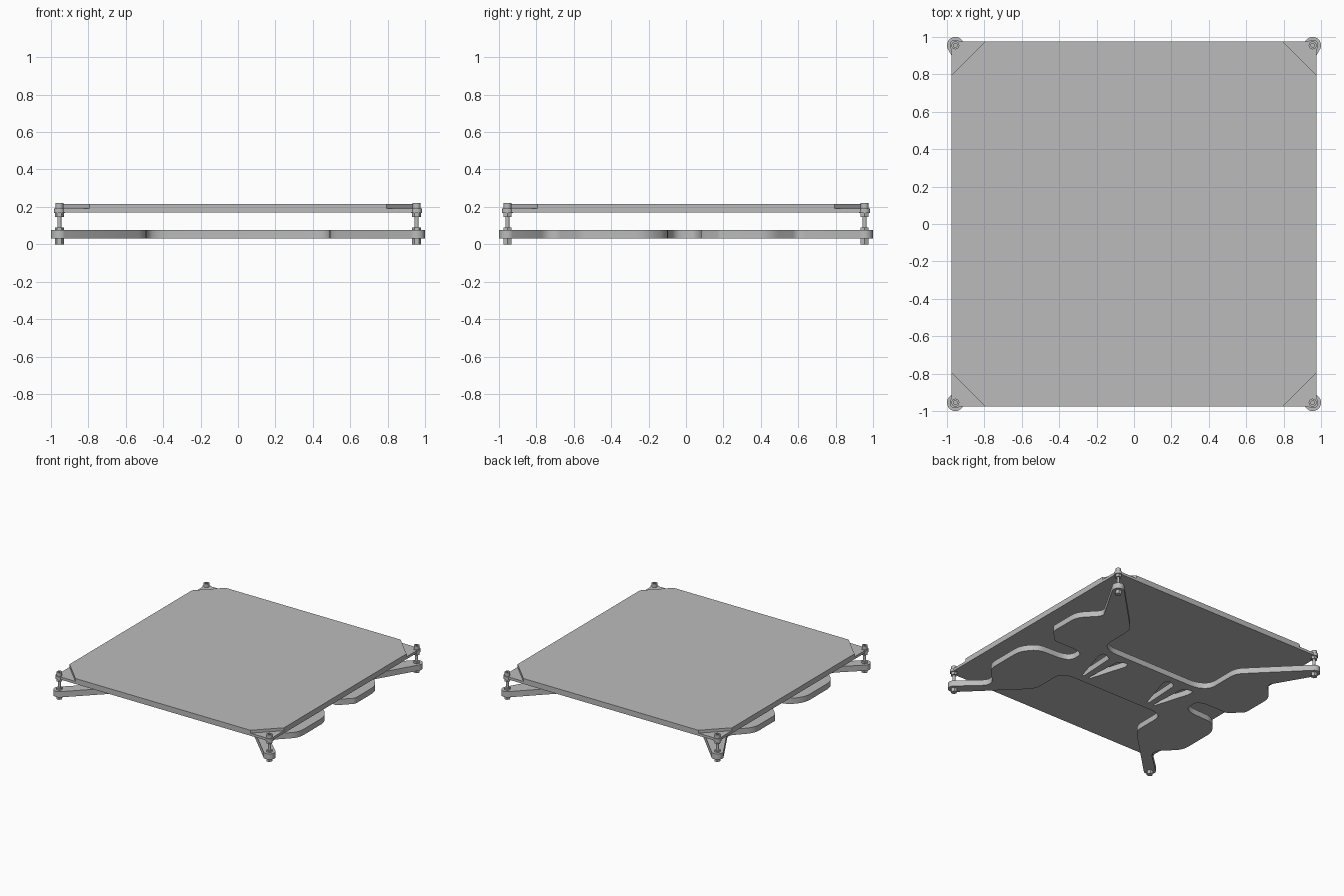
import bpy, bmesh, math
from mathutils import Vector

if "Cube" in bpy.data.objects:
    bpy.data.objects.remove(bpy.data.objects["Cube"])

metal = bpy.data.materials.new("plain_grey")
metal.diffuse_color = (0.5, 0.5, 0.5, 1)
metal.use_nodes = True
metal.node_tree.nodes["Principled BSDF"].inputs["Base Color"].default_value = metal.diffuse_color
POST = 0.955          # corner screw position in x and y


def slab(name, loops, z0, z1):
    """Extrude an outline (first loop) with holes (other loops) from z0 to z1."""
    bm = bmesh.new()
    edges = []
    for loop in loops:
        vs = [bm.verts.new((x, y, z0)) for x, y in loop]
        edges += [bm.edges.new((vs[i - 1], vs[i])) for i in range(len(vs))]
    bmesh.ops.triangle_fill(bm, use_beauty=True, use_dissolve=False, edges=edges)
    res = bmesh.ops.extrude_face_region(bm, geom=bm.faces[:])
    top = [g for g in res["geom"] if isinstance(g, bmesh.types.BMVert)]
    bmesh.ops.translate(bm, verts=top, vec=(0, 0, z1 - z0))
    bmesh.ops.recalc_face_normals(bm, faces=bm.faces[:])
    mesh = bpy.data.meshes.new(name)
    bm.to_mesh(mesh)
    bm.free()
    mesh.materials.append(metal)
    ob = bpy.data.objects.new(name, mesh)
    bpy.context.collection.objects.link(ob)
    bpy.ops.object.select_all(action='DESELECT')
    ob.select_set(True)
    bpy.context.view_layer.objects.active = ob
    bpy.ops.object.shade_smooth_by_angle(angle=math.radians(30))
    return ob


def ring(cx, cy, r, n, a0=0, a1=360):
    """Points on a circle, or on an arc when the angles do not close."""
    full = a1 - a0 == 360
    steps = n if full else n - 1
    return [(cx + r * math.cos(math.radians(a0 + (a1 - a0) * i / steps)),
             cy + r * math.sin(math.radians(a0 + (a1 - a0) * i / steps))) for i in range(n)]


def fillet(points, segs=5):
    """Round every (x, y, radius) corner of a closed outline."""
    out = []
    n = len(points)
    for i, (x, y, r) in enumerate(points):
        p = Vector((x, y))
        if r == 0:
            out.append((x, y))
            continue
        a = Vector(points[i - 1][:2]) - p
        b = Vector(points[(i + 1) % n][:2]) - p
        a = p + a.normalized() * min(r, a.length * 0.45)
        b = p + b.normalized() * min(r, b.length * 0.45)
        for k in range(segs + 1):
            t = k / segs
            q = a * (1 - t) ** 2 + p * 2 * t * (1 - t) + b * t * t
            out.append((q.x, q.y))
    return out


# carriage plate: right half of the outline, mirrored to the left
R = 0.06
half = [(.42, -.25, R), (.49, -.29, R), (.49, -.56, R)]
half += [(x, y, 0) for x, y in ring(POST, -POST, .045, 12, -129, 38)]
half += [(.80, -.75, .04), (.80, -.69, .04), (.94, -.55, R), (.94, -.21, R),
         (.85, -.10, R), (.62, -.09, R), (.56, -.05, .04), (.56, .05, .03),
         (.62, .08, .03), (.84, .08, .02), (.94, .18, .02), (.94, .45, R), (.80, .60, .04)]
half += [(x, y, 0) for x, y in ring(POST, POST, .045, 12, -38, 129)]
half += [(.51, .57, R), (.51, .28, R), (.42, .22, R)]
outline = fillet(half + [(-x, y, r) for x, y, r in reversed(half)])

# pairs of wedge slots leaning away from each other
wedge = [(.022, -.17, .01), (.035, -.19, .01), (.13, .12, .02), (.12, .17, .02), (.04, .14, .02)]
slots = [fillet([(c + s * x, y, r) for x, y, r in wedge], 3)
         for c in (-.315, .315) for s in (-1, 1)]
slab("carriage_plate", [outline] + slots, .03, .077)

# bed: square heater with round corner ears, and a top sheet with cut corners
B = .975
slab("heater_plate", [[(-B, -B), (B, -B), (B, B), (-B, B)]], .17, .191)
C = .795
sheet = [(C, -B), (B, -C), (B, C), (C, B), (-C, B), (-B, C), (-B, -C), (-C, -B)]
slab("top_sheet", [sheet], .191, .215)

# corner screws with ears, nuts and socket heads
for sx, side in ((-1, "left"), (1, "right")):
    for sy, end in ((-1, "front"), (1, "back")):
        x, y = sx * POST, sy * POST
        tag = end + "_" + side
        slab("bed_ear_" + tag, [ring(x, y, .03, 32)], .168, .192)
        slab("screw_shaft_" + tag, [ring(x, y, .011, 20)], .01, .20)
        slab("upper_nut_" + tag, [ring(x, y, .024, 6)], .146, .168)
        slab("plate_nut_" + tag, [ring(x, y, .024, 6)], .077, .09)
        slab("bottom_nut_" + tag, [ring(x, y, .024, 6)], 0, .03)
        slab("screw_head_" + tag, [ring(x, y, .021, 28), ring(x, y, .011, 6)], .192, .22)
